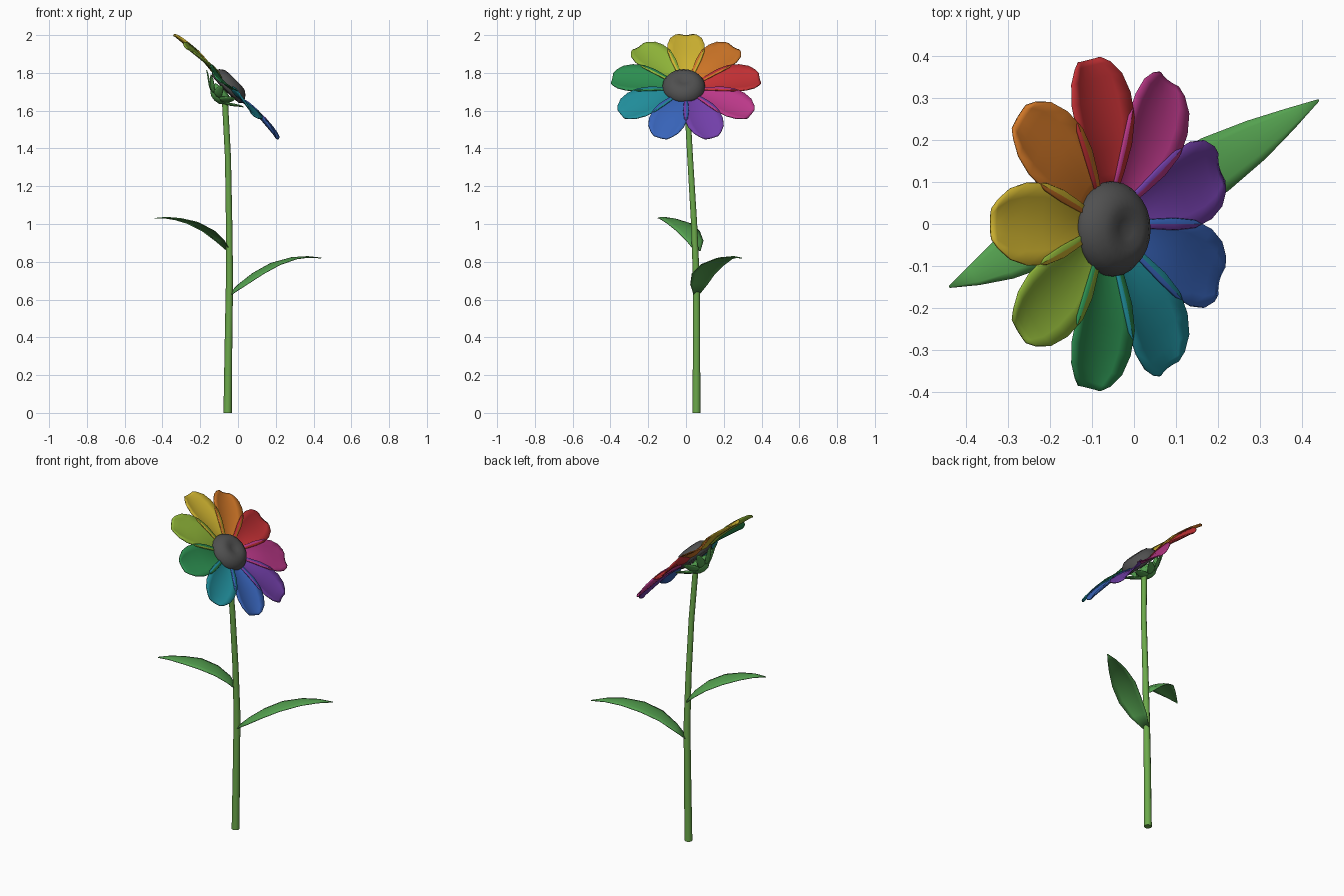
import bpy, bmesh, math
from mathutils import Vector, Matrix

if "Cube" in bpy.data.objects:
    bpy.data.objects.remove(bpy.data.objects["Cube"])

HEAD = Vector((-0.055, 0, 1.725))          # middle of the tilted flower head
TILT = Matrix.Translation(HEAD) @ Matrix.Rotation(math.radians(45), 4, 'Y')


def material(name, rgb):
    m = bpy.data.materials.new(name)
    m.diffuse_color = (*rgb, 1)
    m.use_nodes = True
    m.node_tree.nodes["Principled BSDF"].inputs["Base Color"].default_value = m.diffuse_color
    return m


def finish(name, bm, mat, matrix=None):
    bmesh.ops.recalc_face_normals(bm, faces=bm.faces)
    me = bpy.data.meshes.new(name)
    if matrix:
        bm.transform(matrix)
    bm.to_mesh(me)
    bm.free()
    me.materials.append(mat)
    for p in me.polygons:
        p.use_smooth = True
    ob = bpy.data.objects.new(name, me)
    bpy.context.collection.objects.link(ob)
    return ob


def blade(name, path, widths, cup, mat, matrix=None, n=6, thick=0.0):
    """Thin sheet swept along a path, with edges raised by cup * half width."""
    pts = [Vector(p) for p in path]
    chord = pts[-1] - pts[0]
    side = Vector((-chord.y, chord.x, 0)).normalized()
    bm = bmesh.new()
    rows = []
    for i, (p, w) in enumerate(zip(pts, widths)):
        t = pts[min(i + 1, len(pts) - 1)] - pts[max(i - 1, 0)]
        up = t.cross(side).normalized()
        rows.append([bm.verts.new(p + side * w * s + up * cup * w * s * s)
                     for s in (2 * j / n - 1 for j in range(n + 1))])
    for a, b in zip(rows, rows[1:]):
        for j in range(n):
            bm.faces.new((a[j], a[j + 1], b[j + 1], b[j]))
    ob = finish(name, bm, mat, matrix)
    if thick:
        s = ob.modifiers.new("thickness", 'SOLIDIFY')
        s.thickness, s.offset = thick, 0
    return ob


def lathe(name, profile, mat, matrix, n=20):
    bm = bmesh.new()
    vs = [bm.verts.new((r, 0, z)) for r, z in profile]
    es = [bm.edges.new(e) for e in zip(vs, vs[1:])]
    bmesh.ops.spin(bm, geom=vs + es, cent=(0, 0, 0), axis=(0, 0, 1),
                   angle=math.tau, steps=n)
    bmesh.ops.remove_doubles(bm, verts=bm.verts, dist=1e-4)
    return finish(name, bm, mat, matrix)


stem_mat = material("stem green", (0.15, 0.40, 0.07))
leaf_mat = material("leaf green", (0.09, 0.36, 0.08))

# stem: tapered tube through a gentle bend
path = [(-.055, .055, 0, .022), (-.05, .056, .4, .02), (-.045, .055, .7, .019),
        (-.047, .043, 1.0, .017), (-.053, .022, 1.35, .016), (-.07, .004, 1.67, .016)]
bm = bmesh.new()
rings = [[bm.verts.new((x + r * math.cos(k * math.tau / 10),
                        y + r * math.sin(k * math.tau / 10), z)) for k in range(10)]
         for x, y, z, r in path]
for a, b in zip(rings, rings[1:]):
    for k in range(10):
        bm.faces.new((a[k], a[(k + 1) % 10], b[(k + 1) % 10], b[k]))
bm.faces.new(rings[0])
bm.faces.new(rings[-1])
stem = finish("stem", bm, stem_mat)
stem.data.polygons[-1].use_smooth = stem.data.polygons[-2].use_smooth = False

# two arching leaves
leaf_w = [.018, .05, .068, .07, .05, .026, .002]
blade("lower_leaf", [(-.042, .055, .63), (.02, .066, .685), (.1, .09, .745),
                     (.19, .14, .795), (.29, .2, .823), (.37, .25, .828),
                     (.44, .295, .82)], leaf_w, -.15, leaf_mat, thick=.004)
blade("upper_leaf", [(-.048, .062, .86), (-.09, .05, .915), (-.15, .015, .97),
                     (-.23, -.035, 1.012), (-.31, -.085, 1.03), (-.38, -.122, 1.036),
                     (-.44, -.15, 1.03)], leaf_w, -.15, leaf_mat, thick=.004)

# nine cupped petals with recurved tips (local -x points up the tilted head)
petal_r = [.05, .12, .18, .24, .30, .35, .382, .396]
petal_h = [-.012, .0, .006, .006, .001, -.003, -.006, -.01]
petal_w = [.026, .055, .08, .097, .098, .084, .058, .036]
colors = [("yellow", (.62, .45, .03)), ("orange", (.62, .18, .02)),
          ("red", (.55, .03, .035)), ("pink", (.5, .04, .25)),
          ("purple", (.17, .05, .4)), ("blue", (.04, .13, .5)),
          ("teal", (.015, .27, .33)), ("green", (.025, .27, .08)),
          ("lime", (.27, .45, .04))]
for i, (c, rgb) in enumerate(colors):
    turn = Matrix.Rotation(math.pi - i * math.tau / 9, 4, 'Z')
    blade(f"{c}_petal", [(r, 0, h) for r, h in zip(petal_r, petal_h)], petal_w, .2,
          material(c, rgb), TILT @ turn, thick=.006)

# dimpled seed disc
lathe("flower_centre", [(0, .046), (.025, .051), (.05, .057), (.075, .053), (.098, .036),
                        (.112, .014), (.114, -.004), (.1, -.018), (0, -.024)],
      material("dark grey", (.08, .08, .08)), TILT @ Matrix.Translation((0, -.012, 0)), 24)

# green cup behind the head, with pointed sepals
lathe("calyx", [(0, -.1), (.03, -.095), (.055, -.075), (.064, -.05), (.06, -.03),
                (0, -.02)], leaf_mat, TILT, 16)
for i in range(9):
    turn = Matrix.Rotation((i + .5) * math.tau / 9, 4, 'Z')
    blade(f"sepal_{i + 1}", [(.035, 0, -.082), (.07, 0, -.066), (.1, 0, -.045),
                             (.125, 0, -.026), (.142, 0, -.015)],
          [.014, .024, .022, .013, .001], .2, leaf_mat, TILT @ turn, n=4, thick=.005)
